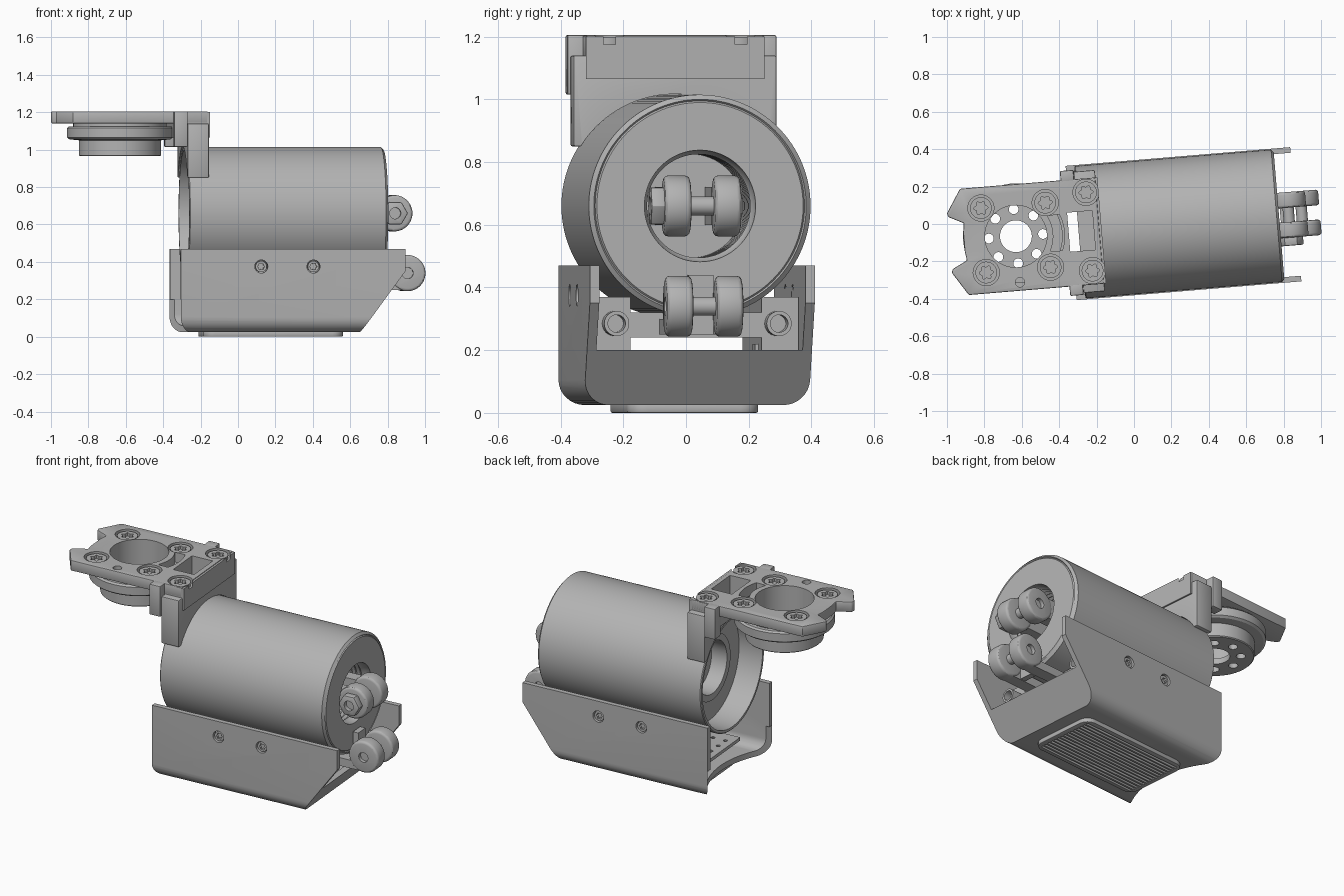
import bpy, bmesh, math
from math import sin, cos, pi, radians
from mathutils import Matrix

cube = bpy.data.objects.get("Cube")
if cube:
    bpy.data.objects.remove(cube, do_unlink=True)

grey = bpy.data.materials.new("plain grey")
grey.use_nodes = True
grey.diffuse_color = (0.45, 0.45, 0.45, 1)
grey.node_tree.nodes["Principled BSDF"].inputs["Base Color"].default_value = (0.45, 0.45, 0.45, 1)
parts = []
PLACE = {"x": lambda p, q, t: (t, p, q),
         "y": lambda p, q, t: (p, t, q),
         "z": lambda p, q, t: (p, q, t)}


def finish(name, bm):
    bmesh.ops.remove_doubles(bm, verts=bm.verts, dist=1e-5)
    bmesh.ops.recalc_face_normals(bm, faces=bm.faces)
    me = bpy.data.meshes.new(name)
    bm.to_mesh(me)
    bm.free()
    me.materials.append(grey)
    ob = bpy.data.objects.new(name, me)
    bpy.context.collection.objects.link(ob)
    parts.append(ob)
    return ob


def prism(name, pts, axis, a, b):
    """Extrude a flat outline along an axis from a to b."""
    bm = bmesh.new()
    lo, hi = [[bm.verts.new(PLACE[axis](p, q, t)) for p, q in pts] for t in (a, b)]
    bm.faces.new(lo)
    bm.faces.new(hi)
    n = len(pts)
    for i in range(n):
        bm.faces.new((lo[i], lo[(i + 1) % n], hi[(i + 1) % n], hi[i]))
    return finish(name, bm)


def arc(cx, cy, r, a0=0, a1=360, n=32):
    last = n if a1 - a0 < 360 else n - 1
    return [(cx + r * cos(radians(a0 + (a1 - a0) * i / n)),
             cy + r * sin(radians(a0 + (a1 - a0) * i / n))) for i in range(last + 1)]


def cyl(name, axis, c, r, a, b, n=32):
    return prism(name, arc(*c, r, n=n), axis, a, b)


def box(name, x, y, z):
    return prism(name, [(x[0], y[0]), (x[1], y[0]), (x[1], y[1]), (x[0], y[1])], "z", *z)


def lathe(name, profile, axis, c, n=96):
    """Revolve a closed (radius, height) outline."""
    bm = bmesh.new()
    rings = [[bm.verts.new(PLACE[axis](c[0] + r * cos(2 * pi * i / n), c[1] + r * sin(2 * pi * i / n), t))
              for i in range(n)] for r, t in profile]
    for k, ring in enumerate(rings):
        nxt = rings[(k + 1) % len(rings)]
        if profile[k][0] + profile[(k + 1) % len(rings)][0] == 0:
            continue
        for i in range(n):
            bm.faces.new((ring[i], ring[(i + 1) % n], nxt[(i + 1) % n], nxt[i]))
    return finish(name, bm)


def apply(ob, mod):
    bpy.context.view_layer.objects.active = ob
    bpy.ops.object.modifier_apply(modifier=mod.name)


def cut(ob, *cutters):
    for c in cutters:
        m = ob.modifiers.new("cut", "BOOLEAN")
        m.operation, m.solver, m.object = "DIFFERENCE", "EXACT", c
        apply(ob, m)
        parts.remove(c)
        bpy.data.objects.remove(c, do_unlink=True)
    return ob


def bevel(ob, w, seg=3):
    m = ob.modifiers.new("bevel", "BEVEL")
    m.width, m.segments, m.angle_limit = w, seg, radians(40)
    apply(ob, m)
    return ob


def screw(name, axis, c, r, top, depth):
    """Round head with a six-lobed socket; depth is signed."""
    head = cyl(name, axis, c, r, *sorted((top, top - depth)))
    star = [(c[0] + r * (0.55 + 0.1 * cos(6 * a)) * cos(a), c[1] + r * (0.55 + 0.1 * cos(6 * a)) * sin(a))
            for a in [2 * pi * i / 48 for i in range(48)]]
    return cut(head, prism("socket", star, axis, *sorted((top + depth, top - depth * 0.7))))


# Main tube: shallow open rear, recessed threaded bore at the front
AX = (0, 0.66)
bore = []
for i in range(10):
    u = 0.74 - i * 0.03
    bore += [(0.175, u), (0.165, u - 0.015)]
lathe("tube", [(0, -0.06), (0.16, -0.06), (0.16, -0.16), (0.2, -0.16), (0.2, -0.14), (0.33, -0.14),
               (0.335, -0.29), (0.35, -0.29), (0.355, -0.285), (0.355, 0.765), (0.34, 0.778),
               (0.335, 0.772), (0.33, 0.778), (0.178, 0.778)] + bore + [(0.165, 0.44), (0, 0.44)], "x", AX, 128)

# Lower tray with sloped nose and scooped rear floor
def trough(name, w, top, bottom, r, a, b):
    return prism(name, [(w, top), (-w, top)] + arc(r - w, bottom + r, r, 180, 270, 8)
                 + arc(w - r, bottom + r, r, 270, 360, 8), "x", a, b)

tray = trough("tray", 0.36, 0.47, 0.025, 0.08, -0.337, 0.868)
cut(tray, prism("nose", [(0.612, 0), (0.868, 0.35), (1, 0.35), (1, 0)], "y", -1, 1))
cavity = trough("cavity", 0.33, 1, 0.06, 0.06, -1, 1.2)
cut(cavity, prism("nose_inner", [(0.61, 0), (0.715, 0.2), (1.3, 0.2), (1.3, 0)], "y", -1, 1))
cut(tray, cavity, cyl("scoop", "z", (-0.77, 0), 0.563, -0.1, 0.2, 128))
for s in (-1, 1):
    for u in (0.095, 0.375):
        cut(tray, cyl("side_hole", "y", (u, 0.375), 0.035, *sorted((s * 0.3, s * 0.4))))
        screw("side_screw", "y", (u, 0.375), 0.03, s * 0.35, s * 0.02)

# Ribbed foot pad
pad = prism("foot_pad", arc(0.49, 0.15, 0.06, 0, 90, 6) + arc(-0.14, 0.15, 0.06, 90, 180, 6)
            + arc(-0.14, -0.15, 0.06, 180, 270, 6) + arc(0.49, -0.15, 0.06, 270, 360, 6), "z", 0, 0.03)
bevel(pad, 0.006, 2)
for i in range(15):
    v = (i - 7) * 0.025
    cut(pad, box("groove", (-0.17, 0.52), (v - 0.007, v + 0.007), (-0.1, 0.015)))

# Circuit board with pin holes, cradle and standoffs under the tube
board = box("circuit_board", (-0.2, 0.56), (-0.24, 0.24), (0.12, 0.14))
for u in (-0.15, -0.07):
    for i in range(5):
        cut(board, cyl("pin_hole", "z", (u, (i - 2) * 0.08), 0.012, 0, 1, 10))
def tube_cutter():
    return cyl("tube_space", "x", AX, 0.357, -2, 2, 128)
cut(box("cradle_plate", (-0.1, 0.62), (-0.24, 0.24), (0.24, 0.32)), tube_cutter())
for s in (-1, 1):
    cut(box("cradle_rail", (-0.1, 0.62), sorted((s * 0.21, s * 0.329)), (0.2, 0.37)), tube_cutter())
    cut(cyl("standoff", "x", (s * 0.26, 0.285), 0.04, 0.5, 0.7),
        cyl("standoff_hole", "x", (s * 0.26, 0.285), 0.028, 0.6, 1))
    box("board_post", (0.4, 0.5), sorted((s * 0.2, s * 0.3)), (0.05, 0.22))

# Two clevis forks at the front end
def fork(name, u, z, root, low, high):
    for s in (-1, 1):
        knuckle = bevel(cyl(name + "_knuckle", "y", (u, z), 0.097, s * 0.08 - 0.042, s * 0.08 + 0.042, 48), 0.015)
        cut(knuckle, cyl("pin_recess", "y", (u, z), 0.03, *sorted((s * 0.1, s * 0.2))))
        box(name + "_arm", (root, u - 0.03), (s * 0.08 - 0.036, s * 0.08 + 0.036), (low, high))
    cyl(name + "_pin", "y", (u, z), 0.03, -0.09, 0.09)

fork("upper_fork", 0.83, 0.66, 0.43, 0.6, 0.72)
fork("lower_fork", 0.9, 0.34, 0.55, 0.25, 0.3)
nut = cyl("fork_nut", "y", (0.83, 0.66), 0.068, -0.165, -0.12, 6)
cut(bevel(nut, 0.006, 2), cyl("nut_hole", "y", (0.83, 0.66), 0.03, -0.2, -0.14))
box("lower_fork_web", (0.785, 0.82), (-0.04, 0.04), (0.25, 0.44))

# Top mounting plate with horns, window and countersunk screws
HUB = (-0.633, 0.007)
half = [(-0.185, 0.285), (-0.91, 0.285), (-0.99, 0.16), (-0.985, 0.14), (-0.905, 0.1), (-0.912, 0.05)]
plate = prism("mount_plate", half + [(u, -v) for u, v in reversed(half)], "z", 1.14, 1.205)
bevel(plate, 0.006, 2)
cut(plate, cyl("hub_opening", "z", HUB, 0.166, 1, 2, 64),
    box("window", (-0.35, -0.215), (-0.1, 0.11), (1, 2)),
    prism("pocket", arc(*HUB, 0.26, -22, 22, 10) + arc(*HUB, 0.2, -28, 28, 10)[::-1], "z", 1, 2),
    cyl("small_hole", "z", (-0.632, -0.24), 0.025, 1, 2))
for u in (-0.807, -0.462, -0.24):
    for s in (-1, 1):
        c = (u, s * (0.21 if u > -0.3 else 0.173))
        cut(plate, cyl("counterbore", "z", c, 0.07, 1.175, 2))
        screw("plate_screw", "z", c, 0.058, 1.198, 0.03)

# Rotary hub below the plate
hub = lathe("hub", [(0.085, 0.965), (0.215, 0.965), (0.22, 0.97), (0.22, 1.05), (0.27, 1.055), (0.283, 1.065),
                    (0.283, 1.115), (0.273, 1.125), (0.25, 1.125), (0.25, 1.145), (0.166, 1.145),
                    (0.166, 1.0), (0.085, 1.0)], "z", HUB)
for x, y in arc(*HUB, 0.145, n=8):
    cut(hub, cyl("hub_hole", "z", (x, y), 0.026, 0.9, 1.03, 20))

# Saddle bracket joining plate and tube
saddle = bevel(box("saddle_bracket", (-0.297, -0.183), (-0.325, 0.325), (0.85, 1.14)), 0.006, 2)
cut(saddle, tube_cutter(), box("saddle_window", (-0.35, -0.215), (-0.1, 0.11), (1.05, 2)))
block = box("bracket_head", (-0.36, -0.173), (-0.285, 0.285), (1.065, 1.2))
cut(block, box("head_window", (-0.35, -0.215), (-0.1, 0.11), (1, 2)))
for u in (-0.24,):
    for s in (-1, 1):
        cut(block, cyl("head_bore", "z", (u, s * 0.21), 0.07, 1.175, 2))
for s in (-1, 1):
    bevel(box("side_tab", (-0.37, -0.298), sorted((s * 0.27, s * 0.335)), (1.015, 1.205)), 0.006, 2)

# Turn the assembly into its standing pose and shade it
pose = Matrix.Translation((0, -0.02, 0)) @ Matrix.Rotation(radians(4.77), 4, "Z")
bpy.ops.object.select_all(action="DESELECT")
for ob in parts:
    ob.data.transform(pose)
    ob.select_set(True)
bpy.context.view_layer.objects.active = parts[0]
bpy.ops.object.shade_smooth_by_angle(angle=radians(30))
